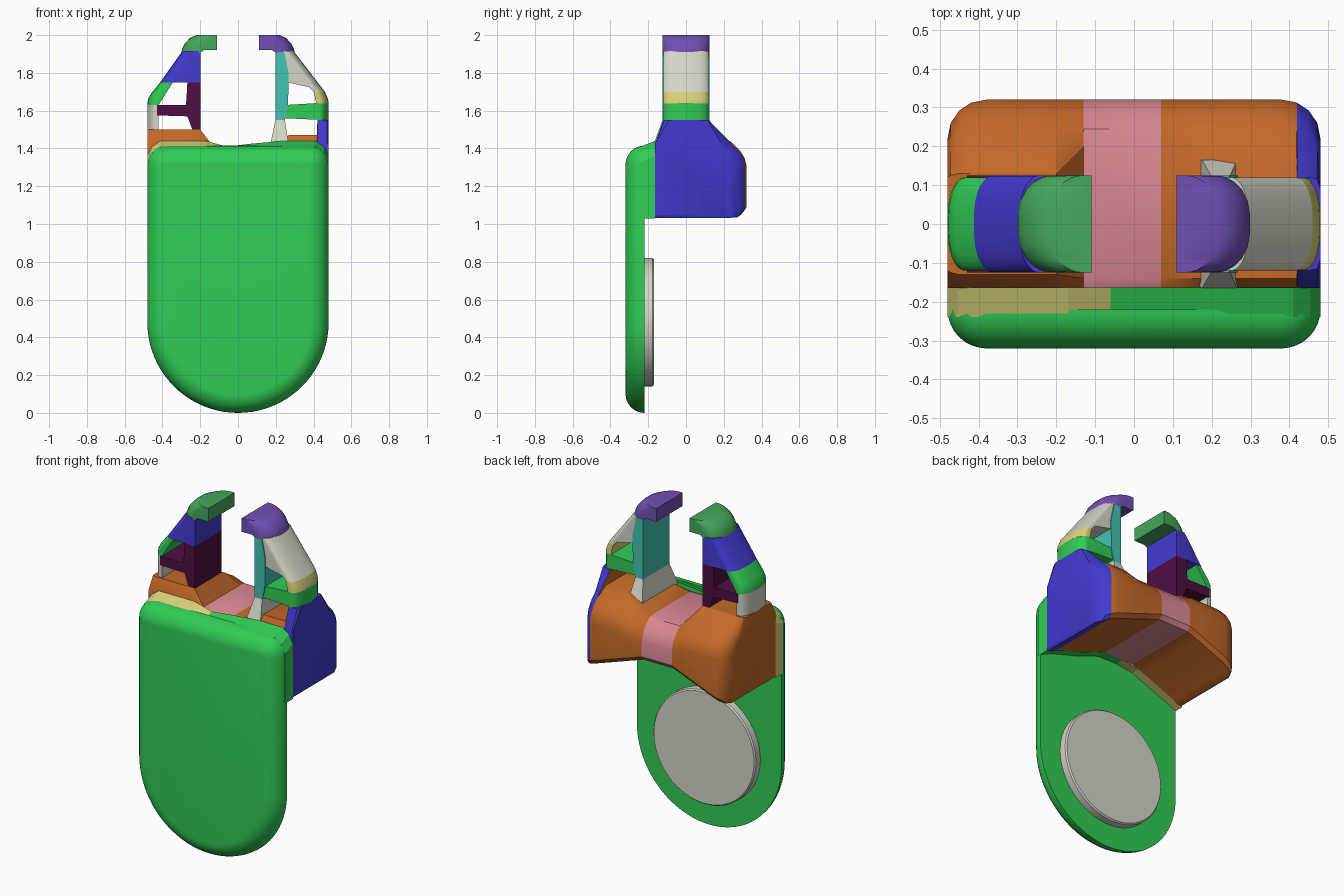
import bpy, bmesh, math

cube = bpy.data.objects.get("Cube")
if cube:
    bpy.data.objects.remove(cube, do_unlink=True)


def material(name, rgb):
    lin = [(c / 255 / 12.92 if c < 11 else ((c / 255 + 0.055) / 1.055) ** 2.4) for c in rgb]
    m = bpy.data.materials.new(name)
    m.use_nodes = True
    m.diffuse_color = (*lin, 1)
    m.node_tree.nodes["Principled BSDF"].inputs["Base Color"].default_value = (*lin, 1)
    return m


GREEN = material("bright green", (48, 205, 85))
LEAF = material("leaf green", (68, 168, 92))
PURPLE = material("purple", (112, 80, 182))
BLUE = material("blue", (66, 58, 208))
TEAL = material("turquoise", (68, 196, 180))
GREY = material("warm grey", (212, 214, 198))
KHAKI = material("khaki yellow", (218, 210, 122))
ORANGE = material("burnt orange", (196, 105, 40))
PINK = material("pink", (222, 138, 148))
MAROON = material("maroon", (80, 14, 66))


def loft(name, loops, mats, rule=None, smooth=35):
    """Skin equal-length closed loops and cap both ends."""
    bm = bmesh.new()
    rings = [[bm.verts.new(p) for p in loop] for loop in loops]
    n = len(rings[0])
    for a, b in zip(rings, rings[1:]):
        for i in range(n):
            j = (i + 1) % n
            bm.faces.new((a[i], a[j], b[j], b[i]))
    bm.faces.new(rings[0])
    bm.faces.new(rings[-1])
    bmesh.ops.recalc_face_normals(bm, faces=bm.faces)
    if rule:
        for f in bm.faces:
            f.material_index = rule(f.calc_center_median())
    me = bpy.data.meshes.new(name)
    bm.to_mesh(me)
    bm.free()
    for m in mats:
        me.materials.append(m)
    ob = bpy.data.objects.new(name, me)
    bpy.context.collection.objects.link(ob)
    if smooth:
        bpy.ops.object.select_all(action='DESELECT')
        ob.select_set(True)
        bpy.context.view_layer.objects.active = ob
        bpy.ops.object.shade_smooth_by_angle(angle=math.radians(smooth))
    return ob


def arc(cx, cz, r, a0, a1, n):
    return [(cx + r * math.cos(math.radians(a0 + (a1 - a0) * i / n)),
             cz + r * math.sin(math.radians(a0 + (a1 - a0) * i / n))) for i in range(n + 1)]


# Front plate: half-round bottom, rounded top corners, front edge fillet
def plate_loop(d, y):
    r = max(0.1 - d, 0.004)
    pts = arc(0, 0.48, 0.48 - d, 180, 360, 40)
    pts += arc(0.38, 1.315, r, 0, 90, 6) + arc(-0.38, 1.315, r, 90, 180, 6)
    return [(x, y, z) for x, z in pts]


loops = [plate_loop(0, -0.22)]
for k in range(1, 9):
    t = math.pi / 2 * k / 8
    loops.append(plate_loop(0.1 * (1 - math.cos(t)), -0.22 - 0.1 * math.sin(t)))
loft("front_plate", loops, [GREEN])

# Round pad on the back of the plate
loft("back_disc", [[(x, y, z) for x, z in arc(0, 0.48, r, 0, 354.375, 63)]
                   for r, y in ((0.34, -0.225), (0.34, -0.178), (0.333, -0.17))], [GREY])


# Waisted bridge block, lofted along x: x, back y, bottom, top, top half width
def block_section(x, yb, zb, top, w):
    sh = 1.43 if top > 1.44 else 1.405
    e = yb - 0.32
    prof = [(-0.165, zb), (yb - 0.02, zb), (yb, zb + 0.025), (yb, sh - 0.12),
            (yb - 0.01, sh - 0.08), (yb - 0.035, sh - 0.04),
            (max(0.245 + e, w + 0.03), sh), (w, top), (-min(w, 0.14), top), (-0.165, sh - 0.005)]
    return [(x, y, z) for y, z in prof]


stations = [(-0.48, 0.22, 1.045, 1.50, 0.12), (-0.472, 0.26, 1.033, 1.50, 0.125),
            (-0.45, 0.292, 1.035, 1.50, 0.13), (-0.42, 0.312, 1.05, 1.50, 0.13),
            (-0.38, 0.32, 1.07, 1.50, 0.13), (-0.20, 0.32, 1.142, 1.50, 0.13),
            (-0.13, 0.32, 1.17, 1.41, 0.20), (0.07, 0.32, 1.17, 1.41, 0.20),
            (0.18, 0.32, 1.133, 1.43, 0.18), (0.27, 0.32, 1.102, 1.47, 0.16),
            (0.38, 0.32, 1.065, 1.47, 0.16), (0.418, 0.313, 1.052, 1.47, 0.16),
            (0.42, 0.312, 1.05, 1.55, 0.12), (0.45, 0.292, 1.035, 1.55, 0.12),
            (0.472, 0.26, 1.033, 1.55, 0.115), (0.48, 0.22, 1.045, 1.55, 0.09)]
loft("bridge_block", [block_section(*s) for s in stations], [ORANGE, PINK, BLUE],
     lambda c: 2 if c.x > 0.419 else 1 if -0.13 < c.x < 0.07 else 0, 28)


# Joining strips between plate and block: x, bottom, top
def strip(name, rows, mat):
    loft(name, [[(x, -0.24, zb), (x, -0.164, zb), (x, -0.164, zt), (x, -0.24, zt - 0.03)]
                for x, zb, zt in rows], [mat], smooth=0)


strip("right_joining_strip", [(-0.48, 1.03, 1.36), (-0.455, 1.04, 1.41), (-0.41, 1.06, 1.44),
                              (-0.17, 1.155, 1.44), (-0.06, 1.17, 1.41)], KHAKI)
strip("left_joining_strip", [(-0.06, 1.17, 1.41), (0.07, 1.17, 1.425), (0.24, 1.11, 1.44),
                             (0.41, 1.06, 1.44), (0.455, 1.04, 1.41), (0.48, 1.03, 1.36)], GREEN)


# Claw pieces: x-z outline drawn for the left side; listed points round off in plan
def piece(name, side, pts, mat, outer=(), shift=0.04, w=0.125):
    round_r = 0.1
    half = [(w - round_r + round_r * math.sin(math.radians(a)),
             shift * (1 - math.cos(math.radians(a)))) for a in (0, 20, 40, 55, 70, 80, 90)]
    layers = [(-y, d) for y, d in reversed(half)] + half
    loft(name, [[(side * (x - (d if i in outer else 0)), y, z) for i, (x, z) in enumerate(pts)]
                for y, d in layers], [mat], smooth=30)


CAP = [(0.11, 1.92), (0.18, 1.92), (0.30, 1.90), (0.297, 1.925), (0.282, 1.955),
       (0.255, 1.985), (0.22, 2.0), (0.11, 2.0)]
for side, label, mat in ((1, "left", PURPLE), (-1, "right", LEAF)):
    piece(label + "_claw_tip", side, CAP, mat, (2, 3, 4, 5, 6), 0.09)

# Left claw
loft("left_inner_base", [[(x0, -w, z), (x1, -w, z), (x1, w, z), (x0, w, z)]
                         for x0, x1, w, z in ((0.17, 0.27, 0.165, 1.41), (0.175, 0.265, 0.165, 1.44),
                                              (0.198, 0.248, 0.125, 1.55))], [GREY], smooth=0)
piece("left_inner_post", 1, [(0.198, 1.55), (0.248, 1.55), (0.265, 1.62), (0.268, 1.80),
                             (0.245, 1.91), (0.198, 1.91)], TEAL)
piece("left_cross_bar", 1, [(0.25, 1.56), (0.42, 1.552), (0.42, 1.54), (0.48, 1.54),
                            (0.48, 1.64), (0.42, 1.64), (0.25, 1.63)], GREEN, (3, 4), 0.05, 0.12)
piece("left_elbow", 1, [(0.415, 1.638), (0.48, 1.638), (0.477, 1.66), (0.46, 1.70),
                        (0.40, 1.70)], KHAKI, (1, 2, 3), 0.045, 0.12)
piece("left_diagonal", 1, [(0.40, 1.70), (0.46, 1.70), (0.295, 1.915), (0.24, 1.915),
                           (0.262, 1.75), (0.375, 1.725)], GREY, (1, 2), 0.045, 0.12)

# Right claw
piece("right_inner_post", -1, [(0.198, 1.49), (0.238, 1.49), (0.268, 1.57), (0.43, 1.575),
                               (0.43, 1.63), (0.275, 1.63), (0.268, 1.75), (0.198, 1.75)], MAROON)
piece("right_outer_leg", -1, [(0.42, 1.49), (0.48, 1.49), (0.48, 1.63), (0.42, 1.63)],
      GREY, (1, 2), 0.045, 0.12)
piece("right_elbow", -1, [(0.42, 1.63), (0.48, 1.63), (0.477, 1.66), (0.46, 1.69),
                          (0.412, 1.75), (0.345, 1.75)], GREEN, (1, 2, 3, 4), 0.045, 0.12)
piece("right_upper_arm", -1, [(0.198, 1.75), (0.412, 1.75), (0.295, 1.915), (0.198, 1.915)],
      BLUE, (1, 2), 0.05, 0.125)
